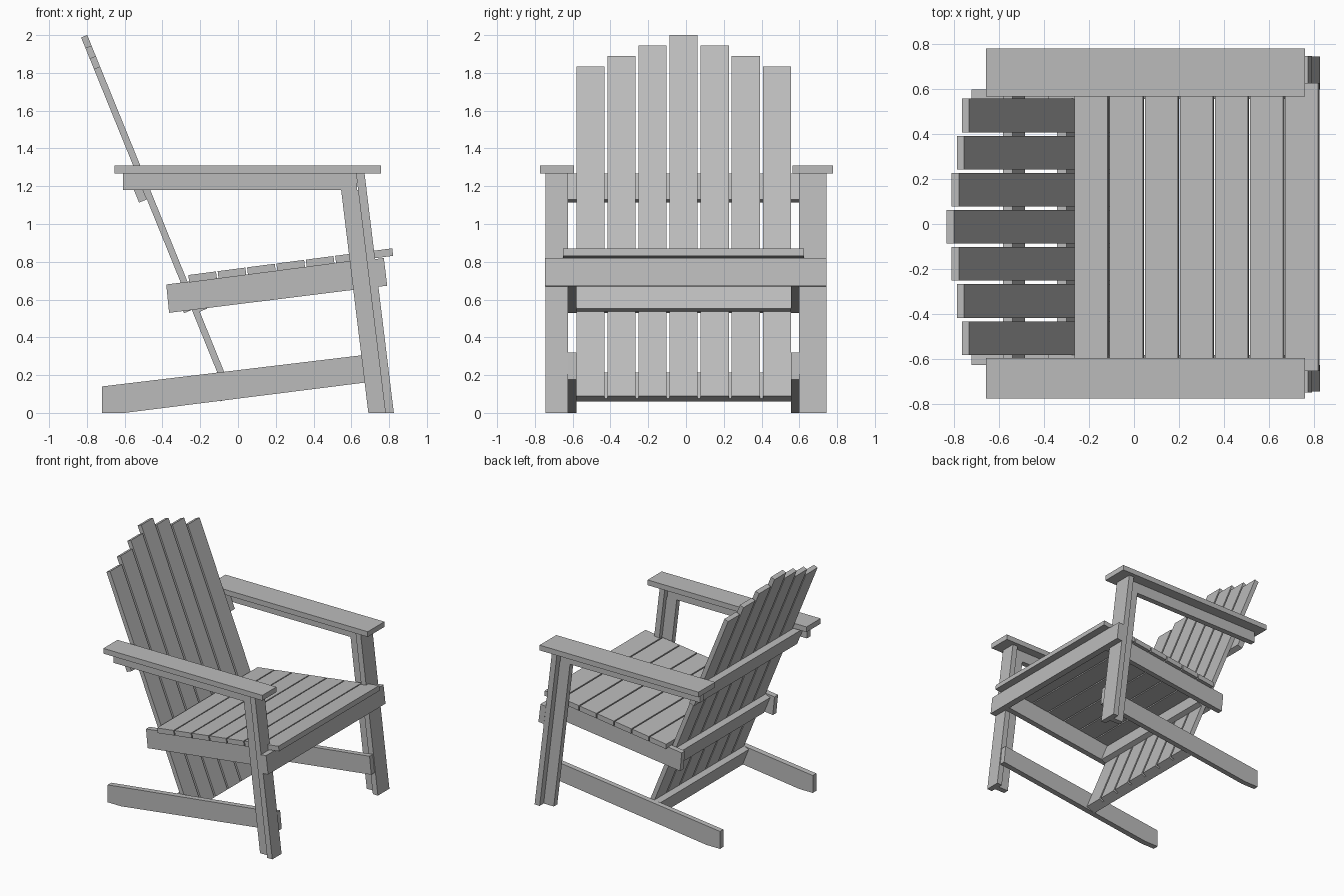
import bpy
import bmesh
from mathutils import Vector

cube = bpy.data.objects.get("Cube")
if cube:
    bpy.data.objects.remove(cube, do_unlink=True)

GREY = (0.5, 0.5, 0.5, 1)
wood = bpy.data.materials.new("grey_wood")
wood.use_nodes = True
wood.diffuse_color = GREY
wood.node_tree.nodes["Principled BSDF"].inputs["Base Color"].default_value = GREY


def prism(name, profile, y0, y1):
    """Extrude an x-z outline between two y positions."""
    bm = bmesh.new()
    face = bm.faces.new([bm.verts.new((x, y0, z)) for x, z in profile])
    ext = bmesh.ops.extrude_face_region(bm, geom=[face])
    moved = [v for v in ext["geom"] if isinstance(v, bmesh.types.BMVert)]
    bmesh.ops.translate(bm, verts=moved, vec=(0, y1 - y0, 0))
    bmesh.ops.recalc_face_normals(bm, faces=bm.faces)
    mesh = bpy.data.meshes.new(name)
    bm.to_mesh(mesh)
    bm.free()
    mesh.materials.append(wood)
    obj = bpy.data.objects.new(name, mesh)
    bpy.context.collection.objects.link(obj)
    return obj


def board(name, start, along, across, y0, y1):
    """Tilted plank: corner point plus its length and thickness vectors."""
    corners = (start, start + along, start + along + across, start + across)
    prism(name, [tuple(c) for c in corners], y0, y1)


def box(name, x0, x1, z0, z1, y0, y1):
    prism(name, [(x0, z0), (x1, z0), (x1, z1), (x0, z1)], y0, y1)


IN_R, IN_L = -0.58, 0.555      # inner faces of the side rails
OUT_R, OUT_L = -0.625, 0.597   # outer faces of the side rails

# Side assemblies: rail span, leg span, arm span
sides = {
    "right": ((OUT_R, IN_R), (-0.743, OUT_R), (-0.773, -0.594)),
    "left": ((IN_L, OUT_L), (OUT_L, 0.743), (0.565, 0.777)),
}
for side, (rail, leg, arm) in sides.items():
    mid = sum(leg) / 2
    web = (mid - 0.022, mid + 0.022)
    prism(side + "_bottom_beam",
          [(-0.72, 0), (-0.6, 0), (0.795, 0.176), (0.78, 0.32), (-0.72, 0.14)], *rail)
    prism(side + "_seat_rail",
          [(-0.365, 0.53), (0.745, 0.668), (0.725, 0.818), (-0.38, 0.68)], *rail)
    prism(side + "_leg_front",
          [(0.78, 0), (0.825, 0), (0.67, 1.268), (0.625, 1.268)], *leg)
    prism(side + "_leg_web",
          [(0.69, 0), (0.78, 0), (0.636, 1.18), (0.546, 1.18)], *web)
    box(side + "_arm_support", -0.61, 0.63, 1.18, 1.268, *web)
    box(side + "_armrest", -0.655, 0.757, 1.268, 1.31, *arm)

# Front apron across the legs
prism("front_apron", [(0.742, 0.668), (0.79, 0.673), (0.772, 0.82), (0.724, 0.814)],
      -0.746, 0.744)

# Seat slats
slope = Vector((0.9915, 0.13))
up = Vector((-0.13, 0.9915))
for i in range(7):
    start = Vector((-0.258, 0.69)) + slope * (0.1568 * i)
    board(f"seat_slat_{i + 1}", start, slope * 0.148, up * 0.04, -0.652, 0.626)

# Fanned back slats, tallest in the middle
lean = Vector((-0.3766, 0.9264))
front = Vector((0.9264, 0.3766))
foot = Vector((-0.054, 0.077))
for i in range(7):
    centre = -0.0125 + (i - 3) * 0.1645
    length = 2.062 - 0.06 * abs(i - 3)
    board(f"back_slat_{i + 1}", foot, lean * length, front * 0.035,
          centre - 0.0745, centre + 0.0745)

# Cross rails behind the back slats, and one in front under the seat
for name, dist, y0, y1 in (("lower", 0, IN_R, IN_L),
                           ("middle", 0.505, IN_R, IN_L),
                           ("upper", 1.137, -0.662, 0.648)):
    board(name + "_back_rail", foot + lean * dist, lean * 0.148, front * -0.045, y0, y1)
board("under_seat_rail", foot + lean * 0.481 + front * 0.035, lean * 0.148,
      front * 0.042, IN_R, IN_L)
